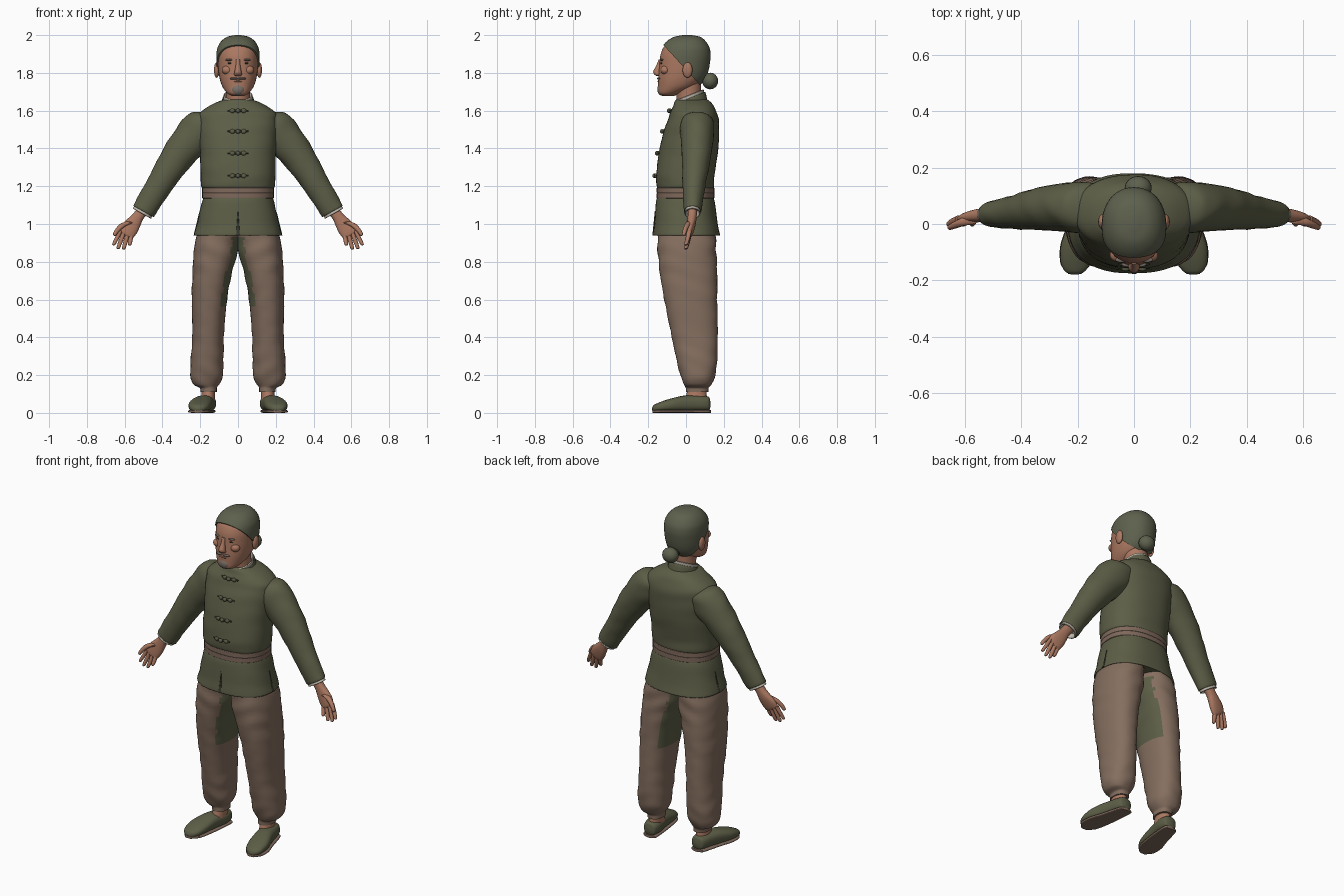
import bpy
import bmesh
from math import sin, cos, pi, radians, copysign
from mathutils import Vector, Matrix

if "Cube" in bpy.data.objects:
    bpy.data.objects.remove(bpy.data.objects["Cube"], do_unlink=True)

X, Y, Z = Vector((1, 0, 0)), Vector((0, 1, 0)), Vector((0, 0, 1))
ACROSS_ARM = Vector((.87, 0, .49))


def material(name, red, green, blue):
    mat = bpy.data.materials.new(name)
    mat.use_nodes = True
    colour = (red, green, blue, 1)
    mat.diffuse_color = colour
    mat.node_tree.nodes["Principled BSDF"].inputs["Base Color"].default_value = colour
    return mat


OLIVE = material("olive cloth", .108, .112, .062)
DARK = material("dark olive", .04, .042, .026)
HAIR = material("hair", .112, .118, .075)
TROUSER = material("brown trouser cloth", .235, .158, .115)
BELT = material("belt cloth", .21, .14, .105)
SKIN = material("skin", .41, .19, .12)
BEARD = material("grey beard", .2, .165, .14)
TRIM = material("pale trim", .5, .46, .39)


def finish(name, bm, mat):
    """Turn a bmesh into a smooth-shaded object with one material."""
    bmesh.ops.recalc_face_normals(bm, faces=bm.faces)
    mesh = bpy.data.meshes.new(name)
    bm.to_mesh(mesh)
    bm.free()
    mesh.materials.append(mat)
    for face in mesh.polygons:
        face.use_smooth = True
    mesh.set_sharp_from_angle(angle=radians(50))
    obj = bpy.data.objects.new(name, mesh)
    bpy.context.scene.collection.objects.link(obj)
    return obj


def mirror(obj):
    """Copy a left part to the right side."""
    mesh = obj.data.copy()
    mesh.transform(Matrix.Scale(-1, 4, X))
    mesh.flip_normals()
    twin = bpy.data.objects.new(obj.name.replace("left", "right"), mesh)
    bpy.context.scene.collection.objects.link(twin)
    return twin


def slope(before, after):
    return 2 * before * after / (before + after) if before * after > 0 else 0


def smooth_rows(stations, steps):
    """Monotone cubic interpolation through the stations."""
    last = len(stations) - 1
    gaps = [[b - a for a, b in zip(p, q)] for p, q in zip(stations, stations[1:])]
    tangents = [gaps[0]]
    tangents += [[slope(a, b) for a, b in zip(g, h)] for g, h in zip(gaps, gaps[1:])]
    tangents.append(gaps[-1])
    rows = []
    for i in range(last):
        for k in range(steps):
            t = k / steps
            rows.append([p + t * (m + t * (3 * d - 2 * m - n + t * (m + n - 2 * d)))
                         for p, d, m, n in zip(stations[i], gaps[i], tangents[i], tangents[i + 1])])
    return rows + [list(stations[last])]


def tube(name, stations, mat, u=X, v=Y, power=2, wrinkle=0, sides=32, steps=5):
    """Loft rings given as (x, y, z, radius along u, radius along v)."""
    bm = bmesh.new()
    rings = []
    for x, y, z, ru, rv in smooth_rows(stations, steps):
        ring = []
        for k in range(sides):
            a = 2 * pi * k / sides
            fold = 1 + wrinkle * sin(60 * z + 2 * sin(2 * a)) * cos(a + 9 * z)
            c = copysign(abs(cos(a)) ** (2 / power), cos(a)) * ru * fold
            s = copysign(abs(sin(a)) ** (2 / power), sin(a)) * rv * fold
            ring.append(bm.verts.new(Vector((x, y, z)) + u * c + v * s))
        rings.append(ring)
    for low, high in zip(rings, rings[1:]):
        for k in range(sides):
            j = (k + 1) % sides
            bm.faces.new((low[k], low[j], high[j], high[k]))
    bm.faces.new(rings[0])
    bm.faces.new(rings[-1])
    return finish(name, bm, mat)


def body(z, half_width, front, back):
    return (0, (front + back) / 2, z, half_width, (back - front) / 2)


def limb(z, inner, outer, front, back):
    return ((inner + outer) / 2, (front + back) / 2, z, (outer - inner) / 2, (back - front) / 2)


def blob(name, place, size, mat):
    bm = bmesh.new()
    bmesh.ops.create_uvsphere(bm, u_segments=20, v_segments=12, radius=1,
                              matrix=Matrix.Translation(place) @ Matrix.Diagonal((*size, 1)))
    return finish(name, bm, mat)


# Jacket, belt and collar
tube("jacket_body", [body(1.18, .175, -.14, .135), body(1.2, .195, -.155, .148),
                     body(1.25, .198, -.158, .15), body(1.37, .2, -.145, .168),
                     body(1.5, .21, -.115, .175), body(1.57, .21, -.09, .17),
                     body(1.62, .16, -.07, .15), body(1.65, .1, -.06, .125),
                     body(1.66, .07, -.05, .11)], OLIVE, power=2.3, wrinkle=.008, sides=48)
tube("jacket_skirt", [body(1.16, .175, -.145, .14), body(1.12, .19, -.158, .152),
                      body(1, .217, -.168, .168), body(.945, .232, -.175, .18),
                      body(.938, .228, -.171, .176), body(.96, .215, -.16, .165)],
     OLIVE, power=2.4, wrinkle=.006, sides=48)
for name, z in (("upper_belt_fold", 1.178), ("lower_belt_fold", 1.15)):
    tube(name, [body(z - .017, .18, -.145, .14), body(z - .012, .19, -.155, .15),
                body(z + .012, .19, -.155, .15), body(z + .017, .18, -.145, .14)],
         BELT, power=2.3, sides=48)
TILT = Vector((0, 1, .4))
tube("collar", [(0, .02, 1.61, .09, .095), (0, .02, 1.66, .084, .084),
                (0, .02, 1.667, .08, .08), (0, .02, 1.64, .07, .07)], OLIVE, v=TILT)
tube("collar_lining", [(0, .02, 1.64, .076, .076), (0, .018, 1.68, .077, .076),
                       (0, .018, 1.683, .072, .071), (0, .018, 1.65, .065, .065)], TRIM, v=TILT)

# Slits in the skirt
tube("front_slit", [(0, -.161, 1.07, .001, .004), (0, -.174, .94, .01, .004)], DARK)
mirror(tube("left_side_slit", [(.202, .01, 1.06, .001, .004), (.231, .01, .94, .008, .004)],
            DARK, u=Y, v=X))

# Knotted fastenings down the chest
for i, (z, y) in enumerate(((1.6, -.083), (1.49, -.12), (1.375, -.147), (1.255, -.16))):
    tube(f"fastening_bar_{i}", [(-.056, y + .006, z, .004, .004), (0, y - .002, z, .006, .007),
                                (.056, y + .006, z, .004, .004)], DARK, u=Y, v=Z, sides=12)
    blob(f"fastening_knot_{i}", (0, y - .007, z), (.012, .011, .012), OLIVE)
    for side in (-1, 1):
        blob(f"fastening_loop_{i}", (side * .03, y, z), (.014, .008, .012), OLIVE)

# Sleeves and cuffs
mirror(tube("left_sleeve", [(.12, .055, 1.565, .06, .07), (.16, .06, 1.537, .105, .085),
                            (.2, .06, 1.495, .11, .09), (.32, .055, 1.355, .087, .077),
                            (.42, .042, 1.2, .069, .06), (.5, .035, 1.07, .062, .046),
                            (.502, .035, 1.067, .058, .043), (.495, .035, 1.08, .05, .035)],
            OLIVE, u=ACROSS_ARM, wrinkle=.03))
mirror(tube("left_cuff", [(.49, .035, 1.085, .05, .038), (.508, .034, 1.057, .056, .042),
                          (.509, .034, 1.055, .05, .038), (.495, .035, 1.08, .04, .03)],
            TRIM, u=ACROSS_ARM))

# Hands
mirror(tube("left_palm", [(.485, .035, 1.095, .03, .025), (.525, .033, 1.045, .03, .024),
                          (.55, .03, 1.01, .038, .023), (.575, .024, .975, .046, .02),
                          (.592, .018, .947, .042, .015), (.598, .016, .938, .03, .008)],
            SKIN, u=ACROSS_ARM, power=2.3, sides=24))
FINGERS = {"index": (.622, .965, .657, .892), "middle": (.605, .955, .634, .872),
           "ring": (.585, .945, .605, .869), "little": (.565, .94, .574, .89)}
for name, (bx, bz, tx, tz) in FINGERS.items():
    mirror(tube(f"left_{name}_finger", [(bx, .018, bz, .012, .013),
                                        ((bx + tx) / 2, .01, (bz + tz) / 2, .012, .012),
                                        (tx, 0, tz, .009, .009), (tx, -.001, tz - .005, .003, .003)],
                SKIN, sides=12))
mirror(tube("left_thumb", [(.565, .02, 1.01, .012, .02), (.605, .008, .997, .015, .015),
                           (.64, -.006, .965, .012, .012), (.654, -.012, .942, .009, .009),
                           (.656, -.013, .938, .003, .003)], SKIN, u=ACROSS_ARM, sides=12))

# Trouser legs, with the inner thigh in jacket cloth
leg = tube("left_trouser_leg", [limb(1.05, -.005, .17, -.12, .12), limb(.95, -.002, .215, -.15, .155),
                                limb(.86, 0, .234, -.15, .16), limb(.75, .03, .24, -.14, .165),
                                limb(.6, .058, .245, -.115, .165), limb(.4, .075, .242, -.075, .168),
                                limb(.28, .077, .25, -.05, .165), limb(.2, .08, .253, -.03, .155),
                                limb(.15, .1, .235, -.01, .135), limb(.13, .112, .2, 0, .12),
                                limb(.11, .112, .198, 0, .118)],
           TROUSER, power=2.3, wrinkle=.022, sides=48)
leg.data.materials.append(OLIVE)
for face in leg.data.polygons:
    if face.normal.x < -.75 and .58 < face.center.z < .93:
        face.material_index = 1
mirror(leg)

# Ankles, shoes and soles
mirror(tube("left_ankle", [(.163, .05, .04, .04, .065), (.158, .055, .09, .036, .055),
                           (.156, .06, .15, .034, .045)], SKIN))
mirror(tube("left_shoe", [(.16, .13, .045, .012, .012), (.161, .122, .048, .036, .036),
                          (.166, .07, .05, .05, .042), (.182, 0, .049, .053, .043),
                          (.2, -.08, .041, .06, .035), (.207, -.14, .031, .052, .025),
                          (.21, -.172, .024, .03, .016), (.21, -.18, .02, .01, .006)],
            OLIVE, v=Z, power=2.5))
mirror(tube("left_sole", [(.16, .132, .008, .015, .008), (.161, .122, .008, .04, .008),
                          (.182, 0, .008, .055, .008), (.2, -.08, .008, .062, .008),
                          (.207, -.14, .008, .054, .008), (.21, -.178, .008, .022, .008)],
            BELT, v=Z, power=4))

# Head and neck
tube("neck", [(0, .025, 1.6, .07, .07), (0, .015, 1.68, .064, .066),
              (0, .01, 1.76, .066, .07)], SKIN)
head = tube("head", [body(1.677, .03, -.125, -.065), body(1.688, .052, -.142, -.04),
                     body(1.73, .084, -.147, .055), body(1.78, .099, -.146, .1),
                     body(1.83, .105, -.142, .115), body(1.88, .107, -.138, .122),
                     body(1.92, .104, -.127, .12), body(1.96, .085, -.098, .1),
                     body(1.984, .052, -.058, .07), body(1.992, .015, -.015, .03)],
            SKIN, power=2.15, sides=48)

# Swept-back hair: a shell over the head cut along the hairline
bm = bmesh.new()
bm.from_mesh(head.data)
bm.normal_update()
for vert, normal in [(v, v.normal.copy()) for v in bm.verts]:
    vert.co += normal * .008
cut = bmesh.ops.bisect_plane(bm, geom=bm.verts[:] + bm.edges[:] + bm.faces[:],
                             plane_co=(0, -.12, 1.948), plane_no=(0, .23, .21), clear_inner=True)
bmesh.ops.holes_fill(bm, edges=[e for e in cut["geom_cut"] if isinstance(e, bmesh.types.BMEdge)])
finish("hair", bm, HAIR)
blob("hair_bun", (.015, .128, 1.757), (.048, .042, .044), HAIR)
blob("hair_tie", (.005, .1, 1.775), (.032, .025, .03), DARK)

# Face
tube("nose", [(0, -.134, 1.872, .01, .01), (0, -.143, 1.84, .012, .014),
              (0, -.153, 1.805, .019, .021), (0, -.15, 1.79, .021, .016),
              (0, -.146, 1.783, .012, .008)], SKIN, sides=20)
mirror(blob("left_ear", (.113, .008, 1.815), (.014, .026, .041), SKIN))
mirror(blob("left_cheek", (.056, -.11, 1.815), (.03, .025, .024), SKIN))
mirror(blob("left_eye", (.04, -.129, 1.851), (.015, .006, .005), DARK))
mirror(blob("left_eyebrow", (.043, -.127, 1.869), (.024, .01, .006), BEARD))
mirror(blob("left_moustache", (.02, -.143, 1.77), (.024, .01, .006), BEARD))
blob("mouth", (0, -.146, 1.755), (.022, .006, .004), SKIN)
blob("chin_beard", (0, -.128, 1.713), (.038, .024, .033), BEARD)
